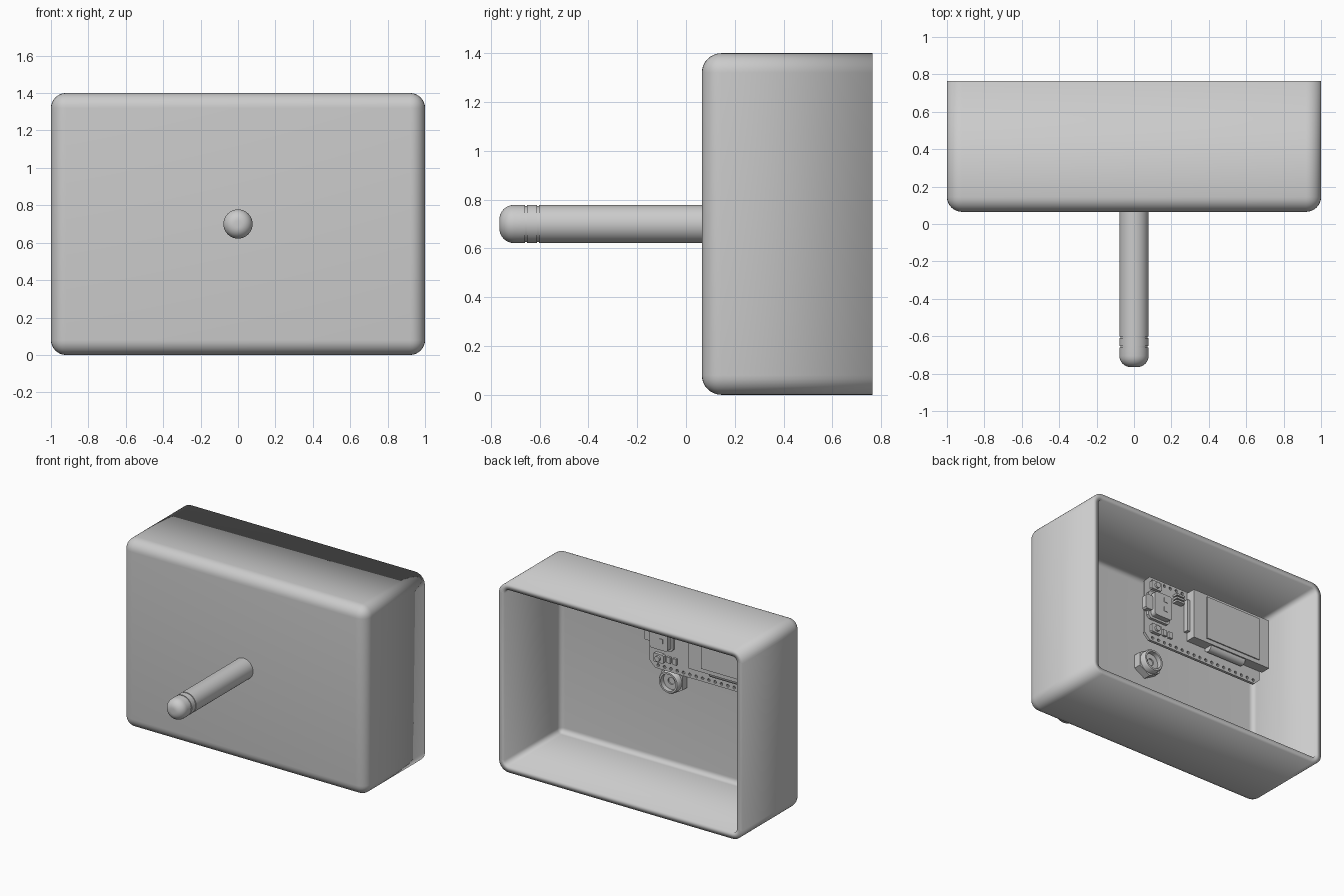
import bpy, bmesh, math
from mathutils import Matrix, Vector

old = bpy.data.objects.get("Cube")
if old:
    bpy.data.objects.remove(old)

grey = bpy.data.materials.new("plain grey")
grey.use_nodes = True
COLOUR = (0.6, 0.6, 0.6, 1)
grey.diffuse_color = COLOUR
grey.node_tree.nodes["Principled BSDF"].inputs["Base Color"].default_value = COLOUR


def finish(name, bm):
    bmesh.ops.recalc_face_normals(bm, faces=bm.faces)
    mesh = bpy.data.meshes.new(name)
    bm.to_mesh(mesh)
    bm.free()
    mesh.materials.append(grey)
    ob = bpy.data.objects.new(name, mesh)
    bpy.context.collection.objects.link(ob)
    return ob


def smooth(ob):
    bpy.ops.object.select_all(action='DESELECT')
    ob.select_set(True)
    bpy.context.view_layer.objects.active = ob
    bpy.ops.object.shade_smooth_by_angle(angle=math.radians(35))


def box_mesh(x, y, z):
    """Box from (low, high) pairs."""
    bm = bmesh.new()
    bmesh.ops.create_cube(bm, size=1)
    for v in bm.verts:
        v.co = [(lo + hi) / 2 + c * (hi - lo) for c, (lo, hi) in zip(v.co, (x, y, z))]
    return bm


def box(name, x, y, z, chamfer=0, segments=1):
    """Box whose corners, seen from the back, are cut or rounded."""
    bm = box_mesh(x, y, z)
    if chamfer:
        edges = [e for e in bm.edges if abs(e.verts[0].co.y - e.verts[1].co.y) > 1e-4]
        bmesh.ops.bevel(bm, geom=edges, offset=chamfer, segments=segments,
                        profile=0.5, affect='EDGES')
    return finish(name, bm)


def add_rod(bm, x, z, y0, y1, r, sides):
    turn = Matrix.Translation((x, (y0 + y1) / 2, z)) @ Matrix.Rotation(math.pi / 2, 4, 'X')
    bmesh.ops.create_cone(bm, cap_ends=True, segments=sides, radius1=r, radius2=r,
                          depth=y1 - y0, matrix=turn)


def rod(name, x, z, y0, y1, r, sides=24):
    bm = bmesh.new()
    add_rod(bm, x, z, y0, y1, r, sides)
    ob = finish(name, bm)
    if sides > 8:
        smooth(ob)
    return ob


def lathe(name, profile, z, steps=40):
    """Turn (radius, y) points about the y axis at height z."""
    bm = bmesh.new()
    verts = [bm.verts.new((r, y, z)) for r, y in profile]
    edges = [bm.edges.new(pair) for pair in zip(verts, verts[1:])]
    bmesh.ops.spin(bm, geom=verts + edges, cent=(0, 0, z), axis=(0, 1, 0),
                   angle=math.tau, steps=steps)
    bmesh.ops.remove_doubles(bm, verts=bm.verts, dist=1e-5)
    ob = finish(name, bm)
    smooth(ob)
    return ob


# Housing: rounded box, open at the back
FRONT, BACK, AXIS = 0.065, 0.765, 0.7
bm = box_mesh((-1, 1), (FRONT, BACK), (0, 1.4))
edges = [e for e in bm.edges if min(v.co.y for v in e.verts) < FRONT + 0.01]
bmesh.ops.bevel(bm, geom=edges, offset=0.08, segments=8, profile=0.5, affect='EDGES')
bm.normal_update()
lid = [f for f in bm.faces if f.normal.y > 0.9 and f.calc_center_median().y > BACK - 0.01]
bmesh.ops.delete(bm, geom=lid, context='FACES')
housing = finish("housing", bm)
bm = bmesh.new()
bm.from_mesh(housing.data)
front_face = max(bm.faces, key=lambda f: f.calc_area() * (f.normal.y ** 2))
if front_face.normal.y > 0:
    bmesh.ops.reverse_faces(bm, faces=bm.faces)
bm.to_mesh(housing.data)
bm.free()
wall = housing.modifiers.new("wall", 'SOLIDIFY')
wall.thickness = 0.045
wall.offset = -1
wall.use_even_offset = True
smooth(housing)

# Front shaft with a rounded tip and a fine groove
R, TIP, ROUND = 0.078, -0.765, 0.06
profile = [(0, TIP)]
for i in range(9):
    a = i / 8 * math.pi / 2
    profile.append((R - ROUND + ROUND * math.sin(a), TIP + ROUND - ROUND * math.cos(a)))
for y in (-0.66, -0.61):
    profile += [(R, y), (R - 0.005, y), (R - 0.005, y + 0.008), (R, y + 0.008)]
profile += [(R, 0.1), (0, 0.1)]
lathe("shaft", profile, AXIS)

# Nut and hollow sleeve inside
rod("hex_nut", 0, AXIS, 0.1, 0.165, 0.1, 6)
lathe("sleeve", [(0.082, 0.1), (0.082, 0.2), (0.075, 0.21), (0.062, 0.21), (0.062, 0.175),
                 (0.025, 0.175), (0.025, 0.15), (0, 0.15)], AXIS)

# Circuit board with pin holes along both long edges
B0, B1 = 0.235, 0.255
board = box("circuit_board", (-0.89, 0.12), (B0, B1), (0.81, 1.3), 0.045)
bm = bmesh.new()
for z in (0.835, 1.275):
    for i in range(18):
        add_rod(bm, 0.05 - i * 0.052, z, B0 - 0.02, B1 + 0.02, 0.011, 10)
holes = finish("pin_hole_cutter", bm)
holes.hide_render = True
holes.hide_viewport = True
cut = board.modifiers.new("pin_holes", 'BOOLEAN')
cut.operation = 'DIFFERENCE'
cut.object = holes

# Display block, its frame plate and folded ribbon
box("display_block", (-0.91, -0.25), (B1, 0.33), (0.92, 1.29))
box("display_glass", (-0.82, -0.36), (0.33, 0.338), (0.95, 1.27))
box("display_side_tab", (-0.25, -0.225), (B1, 0.29), (0.98, 1.22))
bm = bmesh.new()
bmesh.ops.create_cone(bm, cap_ends=True, segments=20, radius1=0.035, radius2=0.035, depth=0.3,
                      matrix=Matrix.Translation((-0.56, 0.285, 0.92))
                      @ Matrix.Rotation(math.pi / 2, 4, 'Y'))
smooth(finish("ribbon_fold", bm))

# Controller module with shield can and socket
box("module_base", (-0.085, 0.105), (B1, 0.275), (0.97, 1.18), 0.02)
box("shield_can", (-0.07, 0.08), (0.275, 0.315), (0.985, 1.165), 0.02, 3)
for z in (1.035, 1.105):
    box("can_mark", (-0.03, 0.0), (0.315, 0.319), (z, z + 0.035))
box("side_socket", (0.08, 0.14), (B1, 0.295), (1.02, 1.13), 0.01)

# Push buttons, pin header and small chips
for z in (0.9, 1.235):
    box("button_body", (-0.01, 0.075), (B1, 0.28), (z - 0.032, z + 0.032), 0.008)
    rod("button_cap", 0.033, z, 0.28, 0.295, 0.02, 16)
for i in range(3):
    box("header_pin", (-0.2, -0.13), (B1, 0.295), (1.17 + i * 0.024, 1.185 + i * 0.024))
for i in range(2):
    box("small_chip", (-0.06 - i * 0.05, -0.03 - i * 0.05), (B1, 0.272), (0.88, 0.925))
